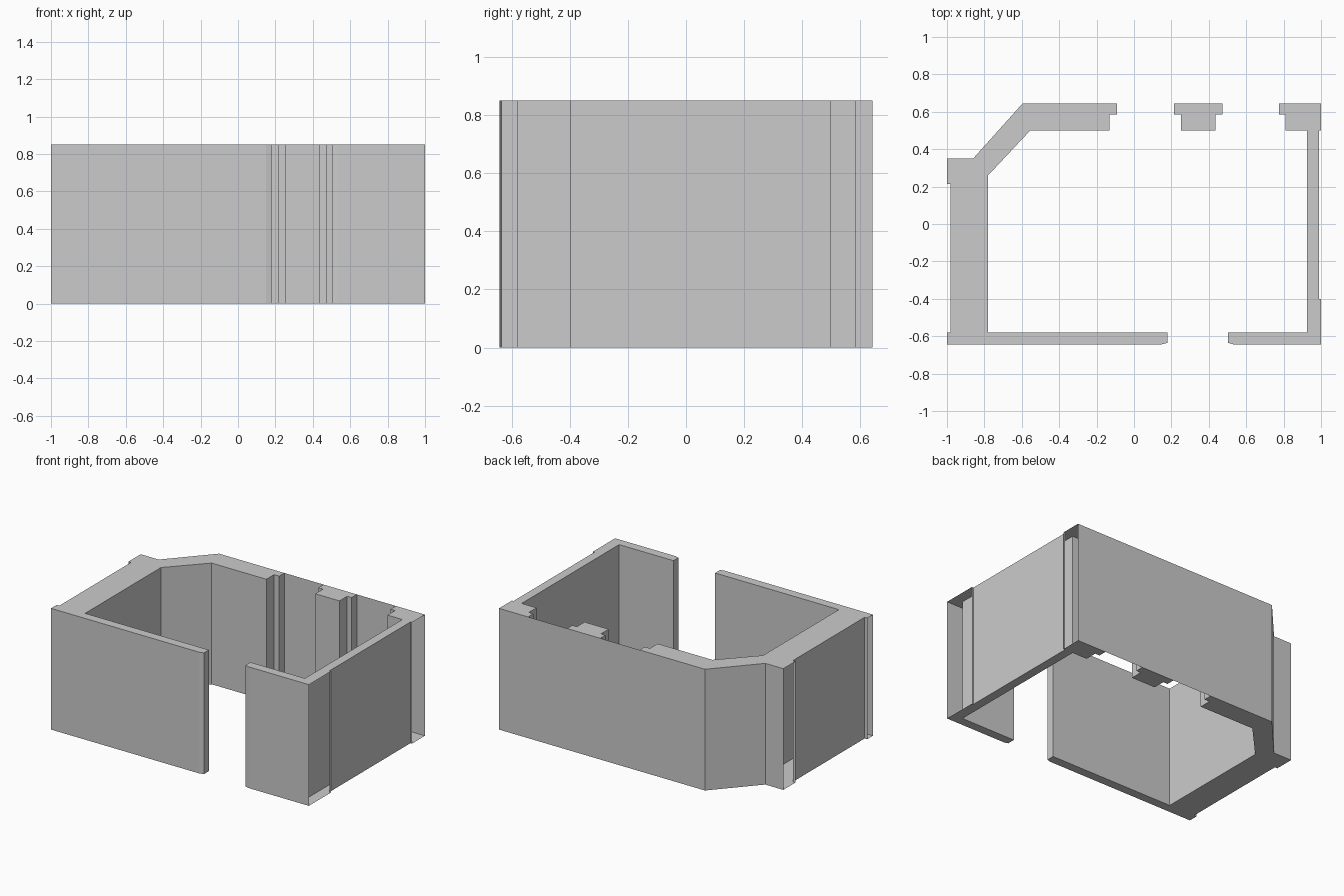
import bpy
import bmesh

HEIGHT = 0.85
BACK = 0.643
FRONT = -0.643

cube = bpy.data.objects.get("Cube")
if cube:
    bpy.data.objects.remove(cube, do_unlink=True)

plaster = bpy.data.materials.new("plain_grey")
plaster.use_nodes = True
grey = (0.6, 0.6, 0.6, 1.0)
plaster.diffuse_color = grey
plaster.node_tree.nodes["Principled BSDF"].inputs["Base Color"].default_value = grey


def finish(name, bm):
    mesh = bpy.data.meshes.new(name)
    bm.to_mesh(mesh)
    bm.free()
    mesh.materials.append(plaster)
    obj = bpy.data.objects.new(name, mesh)
    bpy.context.collection.objects.link(obj)
    return obj


def hollow_wall(name, plan):
    """Raise a plan outline into a capped wall shell, open at its side end strips."""
    bm = bmesh.new()
    base = bm.faces.new([bm.verts.new((x, y, 0)) for x, y in plan])
    raised = bmesh.ops.extrude_face_region(bm, geom=[base], use_keep_orig=True)
    top = [g for g in raised["geom"] if isinstance(g, bmesh.types.BMVert)]
    bmesh.ops.translate(bm, verts=top, vec=(0, 0, HEIGHT))
    bmesh.ops.recalc_face_normals(bm, faces=bm.faces[:])
    ends = [f for f in bm.faces if all(abs(v.co.x) > 0.999 for v in f.verts)]
    bmesh.ops.delete(bm, geom=ends, context="FACES")
    return finish(name, bm)


def back_sheet(name, x0, x1):
    """Thin skin closing a recess in the back wall."""
    bm = bmesh.new()
    corners = [(x1, 0), (x0, 0), (x0, HEIGHT), (x1, HEIGHT)]
    bm.faces.new([bm.verts.new((x, BACK, z)) for x, z in corners])
    return finish(name, bm)


# Front wall, thick side wall, angled corner and back wall in one run
hollow_wall("angled_corner_wall", [
    (0.18, -0.58), (0.18, -0.635), (0.15, FRONT), (-1, FRONT), (-1, -0.58),
    (-0.98, -0.58), (-0.98, 0.215), (-1, 0.215), (-1, 0.35), (-0.86, 0.35),
    (-0.597, BACK), (-0.09, BACK), (-0.09, 0.585), (-0.13, 0.585),
    (-0.13, 0.5), (-0.555, 0.5), (-0.78, 0.26), (-0.78, -0.58)])

# Stepped pier between the two back recesses
hollow_wall("back_pier", [
    (0.215, BACK), (0.215, 0.585), (0.25, 0.585), (0.25, 0.5),
    (0.437, 0.5), (0.437, 0.585), (0.472, 0.585), (0.472, BACK)])

# Short front wall, thin side wall and back corner
hollow_wall("square_corner_wall", [
    (0.503, -0.58), (0.503, -0.635), (0.53, FRONT), (1, FRONT), (1, -0.4),
    (0.988, -0.4), (0.988, 0.5), (1, 0.5), (1, BACK), (0.775, BACK),
    (0.775, 0.585), (0.81, 0.585), (0.81, 0.5), (0.925, 0.5), (0.925, -0.58)])

# Back skins behind the recesses
back_sheet("back_sheet_wide", -0.09, 0.215)
back_sheet("back_sheet_corner", 0.472, 0.775)
